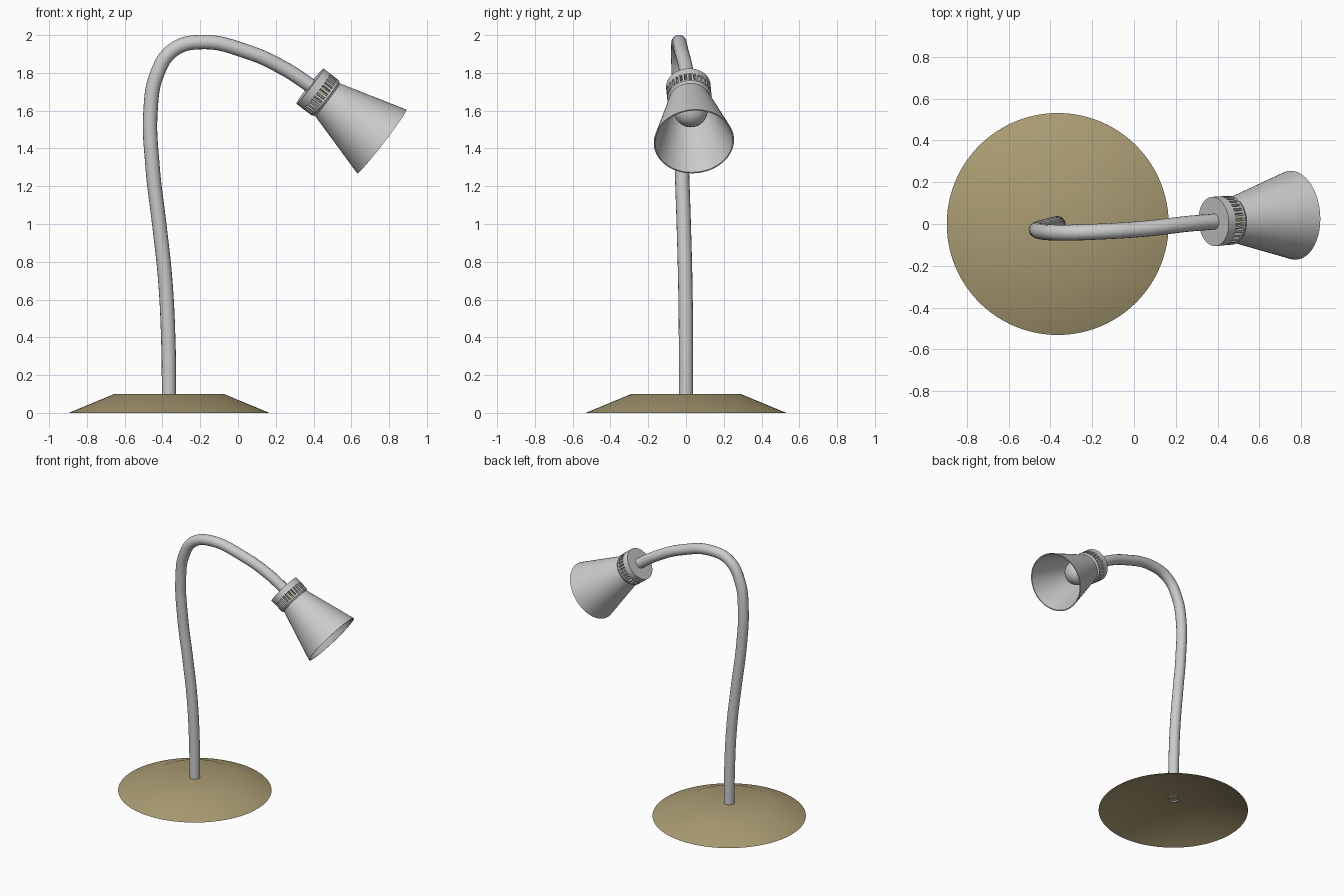
import bpy, bmesh, math
from mathutils import Vector, Matrix

if "Cube" in bpy.data.objects:
    bpy.data.objects.remove(bpy.data.objects["Cube"])

olive = bpy.data.materials.new("olive")
olive.diffuse_color = (0.40, 0.33, 0.17, 1)
olive.use_nodes = True
olive.node_tree.nodes["Principled BSDF"].inputs["Base Color"].default_value = olive.diffuse_color


def finish(name, bm, matrix, material=None, angle=30):
    mesh = bpy.data.meshes.new(name)
    bm.to_mesh(mesh)
    bm.free()
    ob = bpy.data.objects.new(name, mesh)
    bpy.context.collection.objects.link(ob)
    ob.matrix_world = matrix
    if material:
        mesh.materials.append(material)
    bpy.ops.object.select_all(action='DESELECT')
    ob.select_set(True)
    bpy.context.view_layer.objects.active = ob
    bpy.ops.object.shade_smooth_by_angle(angle=math.radians(angle))
    return ob


def lathe(name, profile, matrix, material=None, steps=64):
    """Spin a (radius, height) profile around the local z axis."""
    bm = bmesh.new()
    verts = [bm.verts.new((r, 0, z)) for r, z in profile]
    edges = [bm.edges.new(p) for p in zip(verts, verts[1:])]
    bmesh.ops.spin(bm, geom=verts + edges, cent=(0, 0, 0), axis=(0, 0, 1),
                   angle=2 * math.pi, steps=steps)
    bmesh.ops.remove_doubles(bm, verts=bm.verts, dist=1e-5)
    bmesh.ops.recalc_face_normals(bm, faces=bm.faces)
    return finish(name, bm, matrix, material)


# Base: sloped disc, open underneath
base_x = -0.365
lathe("base", [(0.531, 0), (0.29, 0.1), (0, 0.1)],
      Matrix.Translation((base_x, 0, 0)), olive, 96)

# Gooseneck: smooth curve through its centreline
path = [(base_x, 0, 0.09), (-0.368, 0, 0.35), (-0.385, -0.004, 0.70),
        (-0.417, -0.012, 1.0), (-0.452, -0.022, 1.3), (-0.463, -0.03, 1.6),
        (-0.43, -0.038, 1.79), (-0.345, -0.042, 1.92), (-0.2, -0.038, 1.963),
        (0.06, -0.022, 1.908), (0.25, 0, 1.82), (0.40, 0.013, 1.722)]
curve = bpy.data.curves.new("gooseneck", 'CURVE')
curve.dimensions = '3D'
curve.bevel_depth = 0.038
curve.bevel_resolution = 6
curve.resolution_u = 10
spline = curve.splines.new('BEZIER')
spline.bezier_points.add(len(path) - 1)
for point, co in zip(spline.bezier_points, path):
    point.co = co
    point.handle_left_type = point.handle_right_type = 'AUTO'
spline.use_smooth = True
bpy.context.collection.objects.link(bpy.data.objects.new("gooseneck", curve))

# Head frame: local z runs from the collar back to the shade mouth
start, end = Vector((0.381, 0.012, 1.73)), Vector((0.761, 0.042, 1.437))
length = (end - start).length
head = Matrix.Translation(start) @ (end - start).to_track_quat('Z', 'Y').to_matrix().to_4x4()

# Collar cap
lathe("collar_cap", [(0, 0), (0.118, 0), (0.118, 0.045), (0.098, 0.045)], head)

# Vent ribs around the collar
bm = bmesh.new()
count = 30
for i in range(count):
    m = (Matrix.Rotation(2 * math.pi * i / count, 4, 'Z')
         @ Matrix.Translation((0.108, 0, 0.069))
         @ Matrix.Diagonal((0.019, 0.012, 0.052, 1)))
    bmesh.ops.create_cube(bm, size=1, matrix=m)
finish("collar_ribs", bm, head)

# Conical shade with a front collar band and thin wall
lathe("shade", [(0.100, 0.093), (0.117, 0.093), (0.117, 0.104), (0.108, 0.116),
                (0.213, length), (0.206, length), (0.100, 0.116), (0.100, 0.093)], head)

# Socket seen through the vents
lathe("socket", [(0.0, 0.03), (0.07, 0.03), (0.07, 0.12), (0.0, 0.12)], head, olive)

# Bulb: narrow neck running into a round globe
globe = [(0.09 * math.sin(a), 0.21 - 0.09 * math.cos(a))
         for a in [math.radians(35 + 145 * i / 16) for i in range(16)]]
lathe("bulb", [(0.045, 0.11)] + globe + [(0, 0.30)], head, steps=48)
